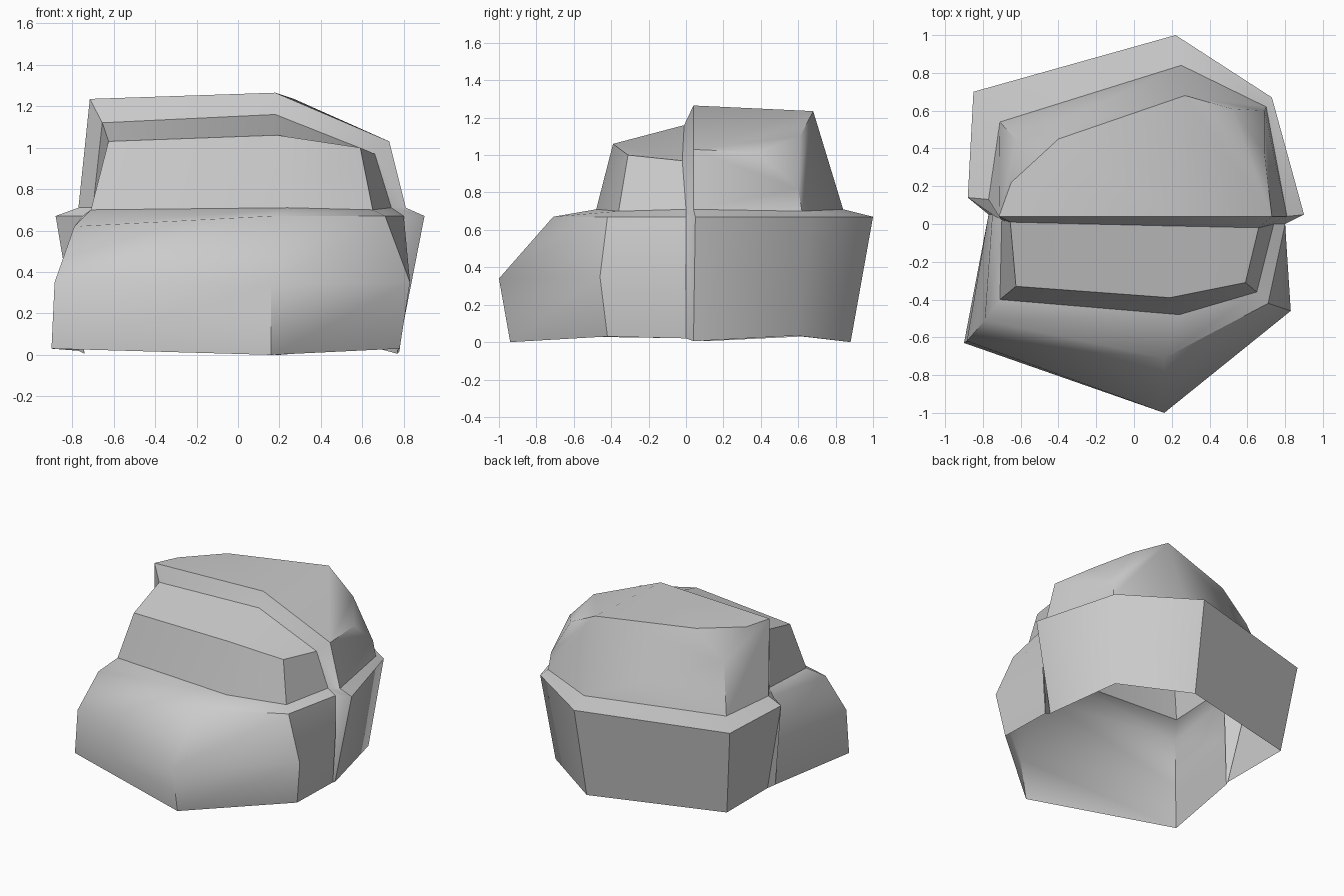
import bpy
import bmesh
from mathutils import Vector

default_cube = bpy.data.objects.get("Cube")
if default_cube:
    bpy.data.objects.remove(default_cube, do_unlink=True)

# One plain stone grey
stone = bpy.data.materials.new("stone_grey")
stone.use_nodes = True
grey = (0.6, 0.6, 0.6, 1)
stone.diffuse_color = grey
stone.node_tree.nodes["Principled BSDF"].inputs["Base Color"].default_value = grey


def strip(lower, upper):
    """Faces between two point rows of equal length."""
    return [[lower[i], lower[i + 1], upper[i + 1], upper[i]]
            for i in range(len(lower) - 1)]


def loft(rows):
    """Faces through a stack of open rows."""
    faces = []
    for lower, upper in zip(rows, rows[1:]):
        faces += strip(lower, upper)
    return faces


def build(name, faces):
    """Make an open shell from point loops, with normals facing outward."""
    bm = bmesh.new()
    for loop in faces:
        bm.faces.new([bm.verts.new(point) for point in loop])
    bmesh.ops.remove_doubles(bm, verts=bm.verts, dist=0.0005)
    bmesh.ops.recalc_face_normals(bm, faces=bm.faces)
    middle = Vector((0, 0, 0.4))
    facing = sum(f.normal.dot(f.calc_center_median() - middle) * f.calc_area()
                 for f in bm.faces)
    if facing < 0:
        bmesh.ops.reverse_faces(bm, faces=bm.faces)
    mesh = bpy.data.meshes.new(name)
    bm.to_mesh(mesh)
    bm.free()
    mesh.materials.append(stone)
    part = bpy.data.objects.new(name, mesh)
    bpy.context.collection.objects.link(part)
    bpy.ops.object.select_all(action="DESELECT")
    part.select_set(True)
    bpy.context.view_layer.objects.active = part
    bpy.ops.object.shade_smooth_by_angle(angle=0.8)


# Front rows run from the -x end, round the nose, to the +x end
front_foot = [(-.77, .05, .02), (-.9, -.63, .03), (.16, -.94, 0), (.78, -.42, .03), (.78, 0, .02)]
front_belly = [(-.77, .05, .35), (-.885, -.62, .35), (.16, -1, .34), (.83, -.46, .35), (.8, 0, .35)]
front_rim = [(-.75, .05, .67), (-.79, -.51, .62), (.16, -.71, .67), (.71, -.42, .67), (.8, 0, .67)]
front_ledge = [(-.7, .02, .71), (-.71, -.4, .7), (.24, -.48, .71), (.65, -.36, .7), (.74, 0, .71)]
front_brow = [(-.655, .01, 1.12), (-.625, -.33, 1.03), (.19, -.39, 1.06), (.59, -.31, 1), (.66, -.02, .97)]
front_crest = (.18, -.01, 1.16)

build("front_skirt", loft([front_foot, front_belly, front_rim, front_ledge]))
left_end, left_corner, nose, right_corner, right_end = front_brow
build("front_cap", strip(front_ledge, front_brow) + [
    [left_end, left_corner, nose, front_crest],
    [nose, right_corner, right_end, front_crest],
])

# Back rows run the same way round the rear
back_foot = [(-.74, .1, .005), (-.77, .62, .03), (.2, .88, 0), (.66, .59, .035), (.77, .04, .005)]
back_rim = [(-.88, .14, .67), (-.85, .7, .67), (.22, 1, .67), (.73, .67, .67), (.9, .05, .67)]
back_ledge = [(-.77, .13, .71), (-.71, .54, .7), (.25, .84, .71), (.7, .62, .7), (.81, .04, .71)]
build("back_skirt", loft([back_foot, back_rim, back_ledge]))

# Back cap with one chipped corner on each side
low_a, low_b, low_c, low_d, low_e = back_ledge
top_left, top_mid, top_right = (-.715, .04, 1.235), (.18, .04, 1.265), (.73, .04, 1.03)
rear_peak = (.27, .68, 1.235)
chip_left = [(-.62, .44, 1.04), (-.4, .45, 1.235), (-.65, .22, 1.225)]
chip_right = [(.69, .6, .82), (.69, .38, 1.015), (.52, .61, 1.1)]
build("back_cap", [
    chip_left,
    chip_right,
    [top_left, top_mid, rear_peak, chip_left[1], chip_left[2]],
    [top_mid, top_right, chip_right[1], chip_right[2], rear_peak],
    [low_a, low_b, chip_left[0], chip_left[2], top_left],
    [low_b, low_c, rear_peak, chip_left[1], chip_left[0]],
    [low_c, low_d, chip_right[0], chip_right[2], rear_peak],
    [low_d, low_e, top_right, chip_right[1], chip_right[0]],
])

# Narrow arch closing the step between the two halves
front_arch = [row[0] for row in (front_foot, front_rim, front_ledge, front_brow)]
front_arch += [front_crest]
front_arch += [row[-1] for row in (front_brow, front_ledge, front_rim, front_foot)]
back_arch = [back_foot[0], back_rim[0], low_a, top_left, top_mid,
             top_right, low_e, back_rim[-1], back_foot[-1]]
build("joining_arch", strip(front_arch, back_arch))
